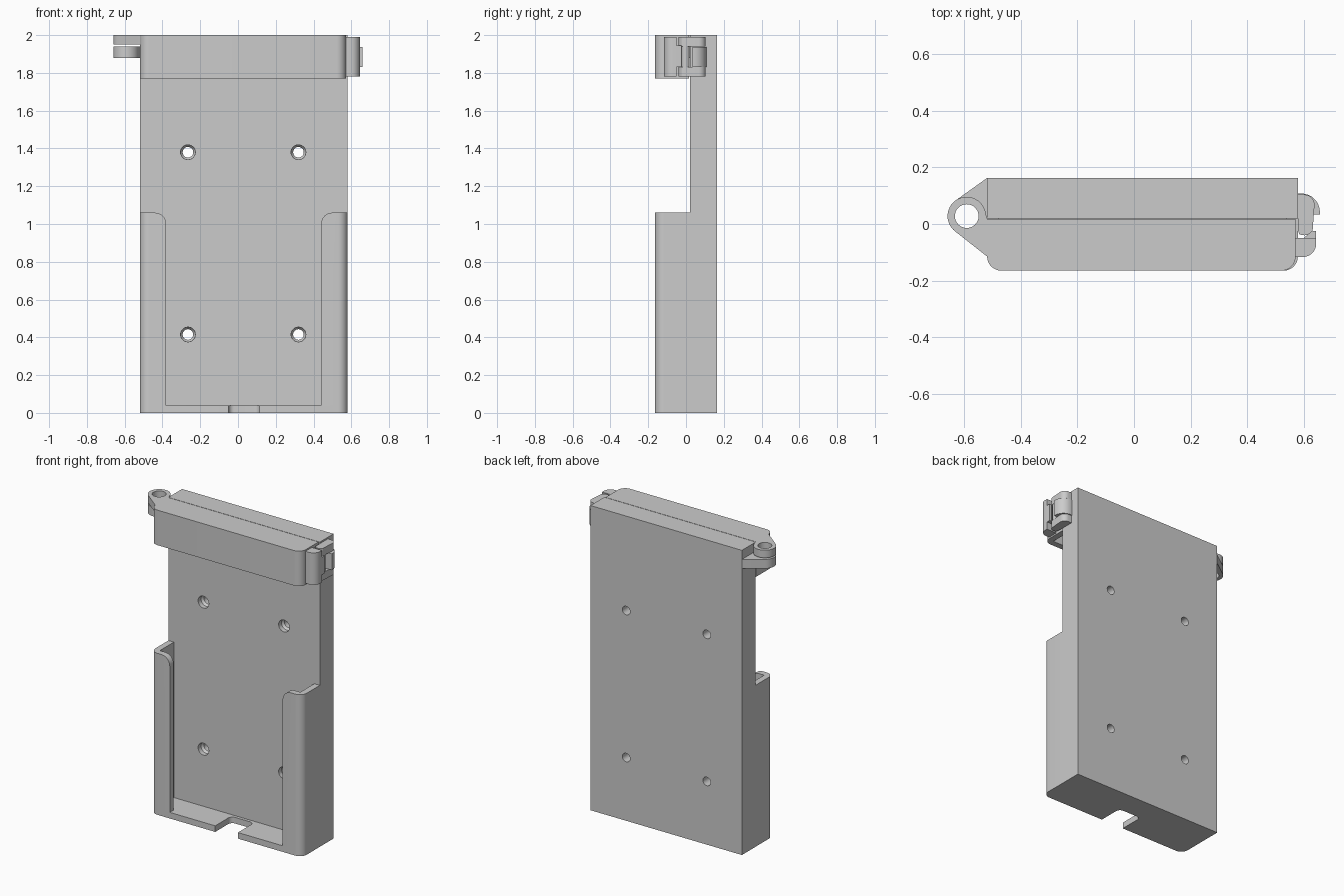
import bpy, bmesh, math
from mathutils import Vector
from mathutils.geometry import convex_hull_2d

if "Cube" in bpy.data.objects:
    bpy.data.objects.remove(bpy.data.objects["Cube"])


def finish(name, bm):
    bmesh.ops.recalc_face_normals(bm, faces=bm.faces)
    me = bpy.data.meshes.new(name)
    bm.to_mesh(me)
    bm.free()
    ob = bpy.data.objects.new(name, me)
    bpy.context.collection.objects.link(ob)
    return ob


def prism_bm(pts, z0, z1):
    bm = bmesh.new()
    f = bm.faces.new([bm.verts.new((x, y, z0)) for x, y in pts])
    ext = bmesh.ops.extrude_face_region(bm, geom=[f])
    bmesh.ops.translate(bm, vec=(0, 0, z1 - z0),
                        verts=[v for v in ext['geom'] if isinstance(v, bmesh.types.BMVert)])
    return bm


def prism(name, pts, z0, z1):
    return finish(name, prism_bm(pts, z0, z1))


def arc(cx, cy, r, a0, a1, n=8):
    return [(cx + r * math.cos(math.radians(a0 + (a1 - a0) * i / n)),
             cy + r * math.sin(math.radians(a0 + (a1 - a0) * i / n))) for i in range(n + 1)]


def rect(x0, x1, y0, y1):
    return [(x0, y0), (x1, y0), (x1, y1), (x0, y1)]


def cut(ob, cutter):
    m = ob.modifiers.new("cut", 'BOOLEAN')
    m.operation, m.solver, m.object = 'DIFFERENCE', 'EXACT', cutter
    bpy.context.view_layer.objects.active = ob
    bpy.ops.object.modifier_apply(modifier=m.name)
    bpy.data.objects.remove(cutter)


L, R, F, M, B = -0.52, 0.58, -0.165, 0.02, 0.163   # left, right, front, mid, back
T, RAD = 0.04, 0.05                                # wall thickness, corner radius

# Back plate with four stepped screw holes
plate = prism("back_plate", rect(L, R, M, B), 0, 2)
bm = bmesh.new()
for hx in (-0.265, 0.32):
    for hz in (0.415, 1.38):
        rings = []
        for y, r in ((-0.02, 0.039), (0.05, 0.039), (0.065, 0.028), (0.2, 0.028)):
            rings.append([bm.verts.new((hx + px, y, hz + pz))
                          for px, pz in arc(0, 0, r, 0, 360, 32)[:-1]])
        for a, b in zip(rings, rings[1:]):
            for i in range(32):
                bm.faces.new((a[i], a[(i + 1) % 32], b[(i + 1) % 32], b[i]))
        bm.faces.new(rings[0])
        bm.faces.new(rings[-1])
cut(plate, finish("screw_cutter", bm))

# Lower tray floor with cable slot
s0, s1, sr, se = -0.05, 0.115, 0.03, 0.0
floor = arc(L + RAD, F + RAD, RAD, 180, 270) + [(s0, F)]
floor += arc(s0 + sr, se - sr, sr, 180, 90) + arc(s1 - sr, se - sr, sr, 90, 0)
floor += [(s1, F)] + arc(R - RAD, F + RAD, RAD, 270, 360) + [(R, M), (L, M)]
prism("tray_floor", floor, 0, T)

# Side walls with front lips, mirrored about the plate centre
for name, side in (("left_wall", 1), ("right_wall", -1)):
    xo = L if side == 1 else R
    lip = 0.14
    pts = [(0, M)] + arc(RAD, F + RAD, RAD, 180, 270)
    pts += [(lip, F), (lip, F + T), (T, F + T), (T, M)]
    bm = prism_bm([(xo + side * x, y) for x, y in pts], T, 1.06)
    edge = [e for e in bm.edges if all(abs(v.co.x - xo - side * lip) < 1e-4
                                       and v.co.z > 1.05 for v in e.verts)]
    bmesh.ops.bevel(bm, geom=edge, offset=0.06, segments=8, profile=0.5, affect='EDGES')
    finish(name, bm)

# Hollow hinged gate at the top
GR, GB = 0.572, 0.017
outer = arc(L + RAD, F + RAD, RAD, 180, 270) + arc(GR - RAD, F + RAD, RAD, 270, 360)
prism("gate_roof", outer + [(GR, GB), (L, GB)], 1.96, 2)
prism("gate_walls", [(L, GB)] + outer + [(GR, GB), (GR - T, GB), (GR - T, F + T),
                                         (L + T, F + T), (L + T, GB)], 1.77, 1.96)

# Hinge lugs with a pin hole
hc = (-0.592, 0.028)
for name, ys, z0, z1 in (("gate_hinge_lug", (-0.115, GB), 1.95, 2.0),
                         ("plate_hinge_lug", (B, M), 1.88, 1.94)):
    pts = arc(*hc, 0.068, 0, 360, 40)[:-1]
    # keep the knuckle clear of the body side
    pts += [(L, y) for y in ys]
    pts = [(min(x, L), y) for x, y in pts]
    hull = [pts[i] for i in convex_hull_2d([Vector(p) for p in pts])]
    lug = prism(name, hull, z0, z1)
    cut(lug, prism("pin_cutter", arc(*hc, 0.042, 0, 360, 32)[:-1], z0 - 0.1, z1 + 0.1))

# Latch: gate-side catch
catch = [(GR, -0.117)] + arc(0.597, -0.069, 0.048, -90, 0) + [(0.645, -0.05), (GR, -0.05)]
prism("latch_catch", catch, 1.78, 1.99)
prism("catch_tip", [(0.6, -0.05), (0.645, -0.05), (0.645, -0.025), (0.63, -0.025)], 1.83, 1.945)

# Latch: loop arms above and below, joined by a pin
arm = arc(0.602, -0.005, 0.035, 240, 330) + arc(0.603, 0.068, 0.036, 0, 90) + [(R, 0.104), (R, -0.02)]
for name, z0, z1 in (("lower_latch_arm", 1.78, 1.83), ("upper_latch_arm", 1.94, 1.99)):
    prism(name, arm, z0, z1)
prism("latch_pin", arc(0.61, -0.003, 0.022, 0, 360, 20)[:-1], 1.83, 1.94)

# Latch: hook on the plate side
hook = [(R, 0.108)] + arc(0.592, 0.042, 0.066, 90, 0) + [(0.658, 0.034), (0.64, 0.034), (R, 0.034)]
prism("latch_hook", hook, 1.832, 1.938)

# Smooth shading on curved parts only
for ob in bpy.context.scene.objects:
    ob.select_set(True)
bpy.context.view_layer.objects.active = plate
bpy.ops.object.shade_smooth_by_angle(angle=math.radians(30))
